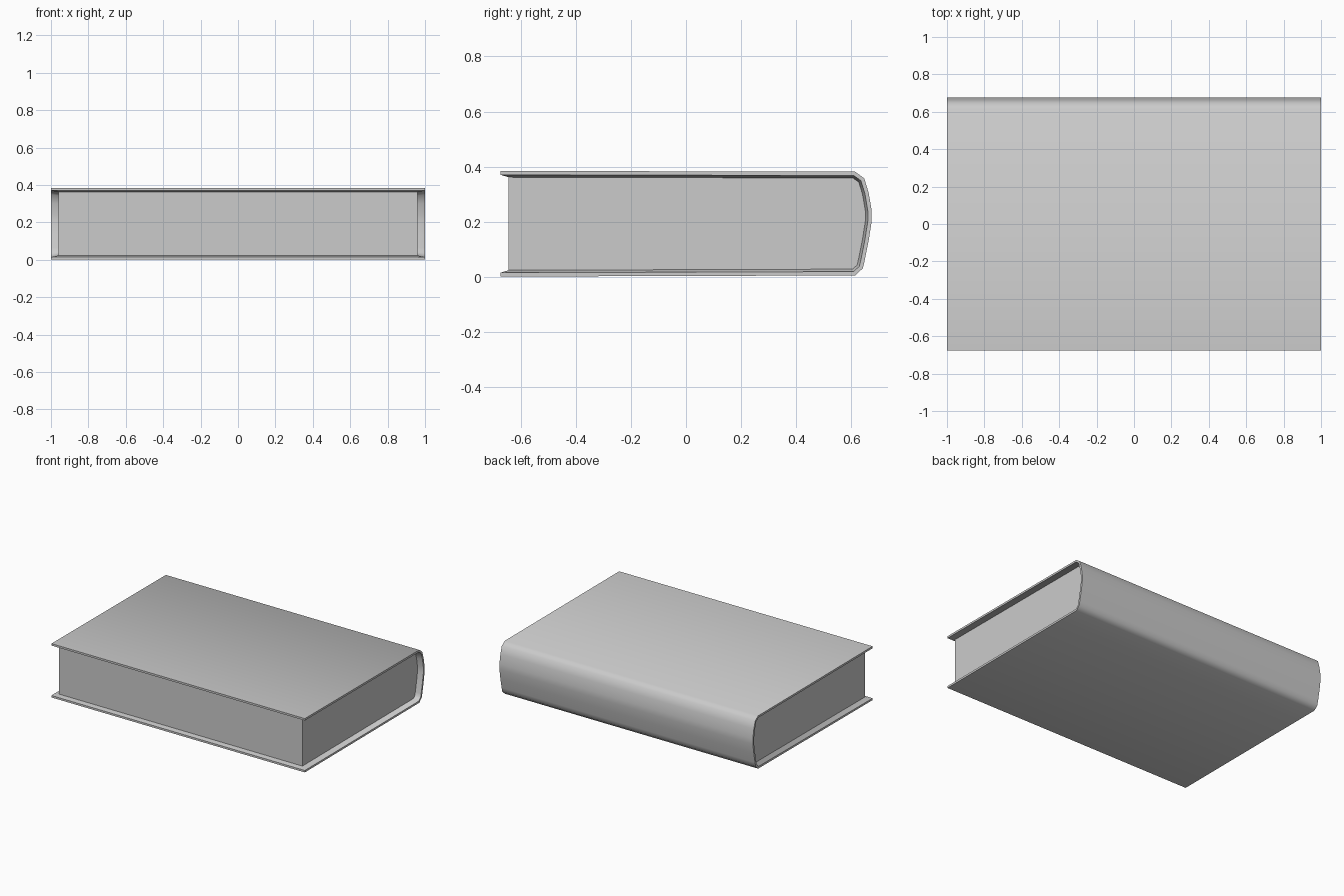
import bpy, bmesh, math
from mathutils import Vector

default = bpy.data.objects.get("Cube")
if default:
    bpy.data.objects.remove(default, do_unlink=True)

grey = bpy.data.materials.new("light_grey")
grey.use_nodes = True
colour = (0.6, 0.6, 0.6, 1)
grey.diffuse_color = colour
grey.node_tree.nodes["Principled BSDF"].inputs["Base Color"].default_value = colour

# Outer cover profile in (y, z), from top front edge round the spine to bottom front edge
OUTER = [Vector(p) for p in (
    (-0.675, 0.384), (-0.645, 0.384), (0.615, 0.381), (0.648, 0.357), (0.664, 0.305),
    (0.675, 0.24), (0.675, 0.2), (0.664, 0.13), (0.65, 0.06), (0.643, 0.03),
    (0.615, 0.004), (-0.645, 0.0), (-0.675, 0.0))]


def inset(profile, depth):
    """Offset the open profile towards the pages."""
    result = []
    for i, p in enumerate(profile):
        before = profile[max(i - 1, 0)]
        after = profile[min(i + 1, len(profile) - 1)]
        a = (p - before).normalized() if i else (after - p).normalized()
        b = (after - p).normalized() if after != p else a
        t = (a + b).normalized()
        normal = Vector((t.y, -t.x))
        result.append(p + normal * depth / max(t.dot(a), 0.5))
    return result


def finish(name, bm, angle):
    bmesh.ops.recalc_face_normals(bm, faces=bm.faces)
    mesh = bpy.data.meshes.new(name)
    bm.to_mesh(mesh)
    bm.free()
    obj = bpy.data.objects.new(name, mesh)
    bpy.context.collection.objects.link(obj)
    mesh.materials.append(grey)
    bpy.ops.object.select_all(action="DESELECT")
    obj.select_set(True)
    bpy.context.view_layer.objects.active = obj
    bpy.ops.object.shade_smooth_by_angle(angle=math.radians(angle))
    return obj


def loft(name, stations, angle, capped=False):
    """Join closed (y, z) loops placed at successive x positions."""
    bm = bmesh.new()
    rings = [[bm.verts.new((x, *p)) for p in loop] for x, loop in stations]
    n = len(rings[0])
    for r, s in zip(rings, rings[1:]):
        for i in range(n):
            bm.faces.new((r[i], r[(i + 1) % n], s[(i + 1) % n], s[i]))
    if capped:
        for ring in (rings[0], rings[-1]):
            bm.faces.new(ring)
    else:
        # Each end is a strip between the outer and inner lines
        for ring in (rings[0], rings[-1]):
            for i in range(n // 2 - 1):
                bm.faces.new((ring[i], ring[i + 1], ring[n - 2 - i], ring[n - 1 - i]))
    return finish(name, bm, angle)


# Cover: thin at the rim, thickening towards the page block
thin, thick = inset(OUTER, 0.014), inset(OUTER, 0.023)
rim = OUTER + thin[::-1]
inner = [thin[0]] + thick[1:-1] + [thin[-1]]
body = OUTER + inner[::-1]
loft("cover", [(-1, rim), (-0.96, body), (0.96, body), (1, rim)], 50)

# Page block: fills the cover, set back from its three open edges
loft("pages", [(-0.96, thick[1:-1]), (0.96, thick[1:-1])], 30, capped=True)
